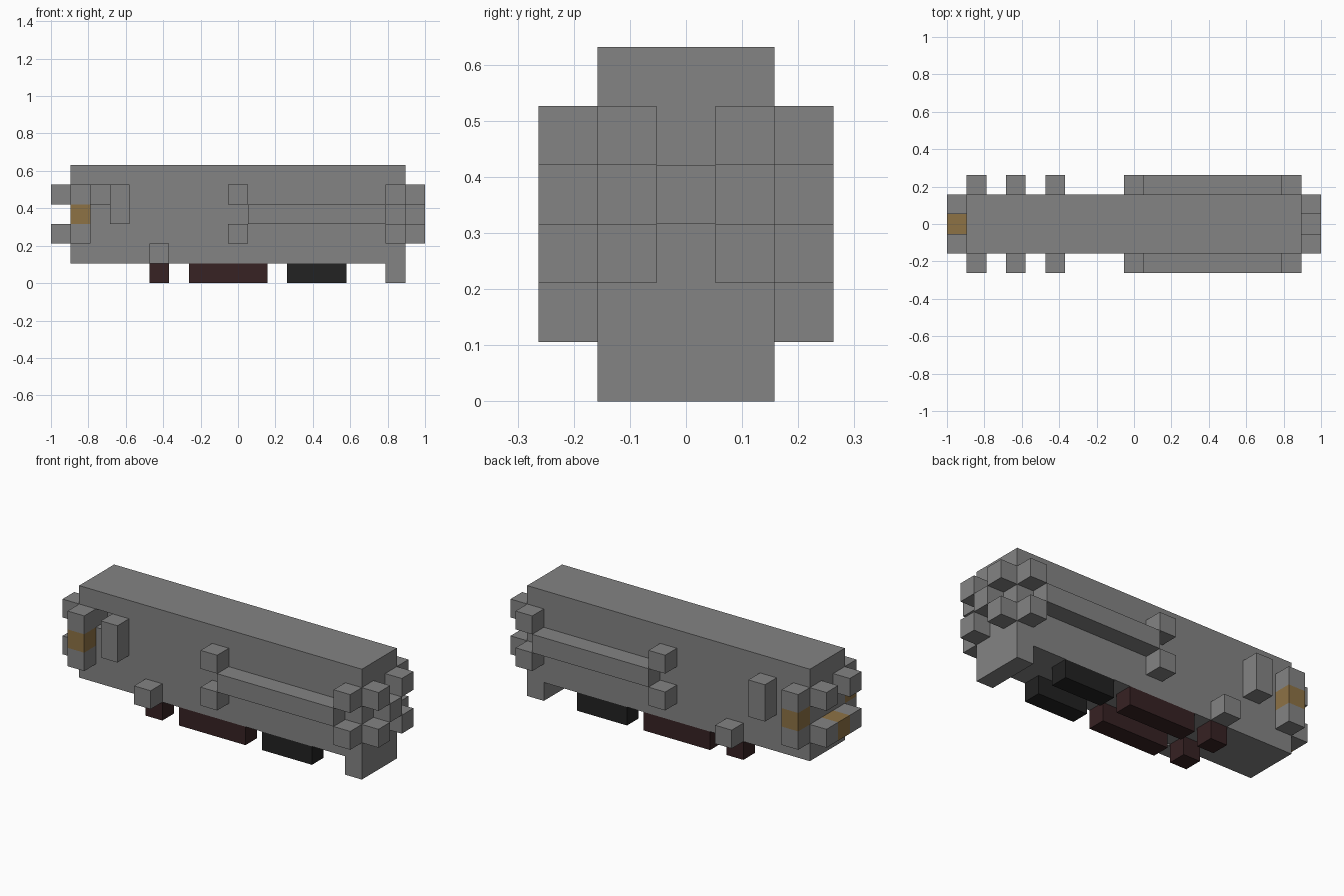
import bpy

U = 2 / 19  # edge length of one block

default = bpy.data.objects.get("Cube")
if default:
    bpy.data.objects.remove(default, do_unlink=True)


def material(name, rgb):
    mat = bpy.data.materials.new(name)
    mat.use_nodes = True
    mat.diffuse_color = (*rgb, 1)
    bsdf = next(n for n in mat.node_tree.nodes if n.type == 'BSDF_PRINCIPLED')
    bsdf.inputs["Base Color"].default_value = (*rgb, 1)
    return mat


grey = material("hull grey", (0.23, 0.23, 0.23))
gold = material("dull gold", (0.27, 0.17, 0.06))
red = material("dark red", (0.038, 0.016, 0.017))
black = material("near black", (0.016, 0.016, 0.016))


def box(name, x, y, z, mat):
    """Add a box from (low, high) ranges counted in blocks."""
    ranges = (x, y, z)
    bpy.ops.mesh.primitive_cube_add(
        size=1, location=[(a + b) / 2 * U for a, b in ranges])
    obj = bpy.context.object
    obj.name = name
    obj.scale = [(b - a) * U for a, b in ranges]
    bpy.ops.object.transform_apply(location=False, rotation=False, scale=True)
    obj.data.materials.append(mat)
    return obj


def pair(name, x, y, z, mat):
    """Add a box and its mirror image across the centre plane."""
    box(name + "_front", x, (-y[1], -y[0]), z, mat)
    box(name + "_back", x, y, z, mat)


# Main hull with a small notch in its front side
hull = box("hull", (-8.5, 8.5), (-1.5, 1.5), (1, 6), grey)
cutter = box("notch_cutter", (-7.5, -6.5), (-2, -0.5), (4, 5), grey)
cutter.hide_render = True
notch = hull.modifiers.new("notch", 'BOOLEAN')
notch.operation = 'DIFFERENCE'
notch.solver = 'EXACT'
notch.object = cutter
bpy.context.view_layer.objects.active = hull
bpy.ops.object.modifier_apply(modifier="notch")
bpy.data.objects.remove(cutter, do_unlink=True)

# Foot under the +x end
box("foot", (7.5, 8.5), (-1.5, 1.5), (0, 1), grey)

SIDE = (1.5, 2.5)    # blocks standing out from the long sides
INNER = (0.5, 1.5)   # blocks just off the centre line
MID = (-0.5, 0.5)

# Side rails, held between upper and lower studs
pair("side_rail", (0.5, 7.5), SIDE, (3, 4), grey)
for level, z in (("lower", (2, 3)), ("upper", (4, 5))):
    pair(level + "_rail_stud", MID, SIDE, z, grey)
    pair(level + "_corner_stud", (7.5, 8.5), SIDE, z, grey)
    pair(level + "_left_end_stud", (8.5, 9.5), INNER, z, grey)
    pair(level + "_right_end_stud", (-9.5, -8.5), INNER, z, grey)
    # Columns with a gold band between their grey ends
    pair(level + "_column", (-8.5, -7.5), SIDE, z, grey)
pair("column_band", (-8.5, -7.5), SIDE, (3, 4), gold)

# Centre blocks on the two ends
box("left_end_centre", (8.5, 9.5), MID, (3, 4), grey)
box("right_end_centre", (-9.5, -8.5), MID, (2, 3), gold)

# Side blocks near the -x end
pair("tall_side_block", (-6.5, -5.5), SIDE, (3, 5), grey)
pair("low_side_block", (-4.5, -3.5), SIDE, (1, 2), grey)

# Paired bars under the hull
pair("short_red_bar", (-4.5, -3.5), INNER, (0, 1), red)
pair("long_red_bar", (-2.5, 1.5), INNER, (0, 1), red)
pair("black_bar", (2.5, 5.5), INNER, (0, 1), black)
